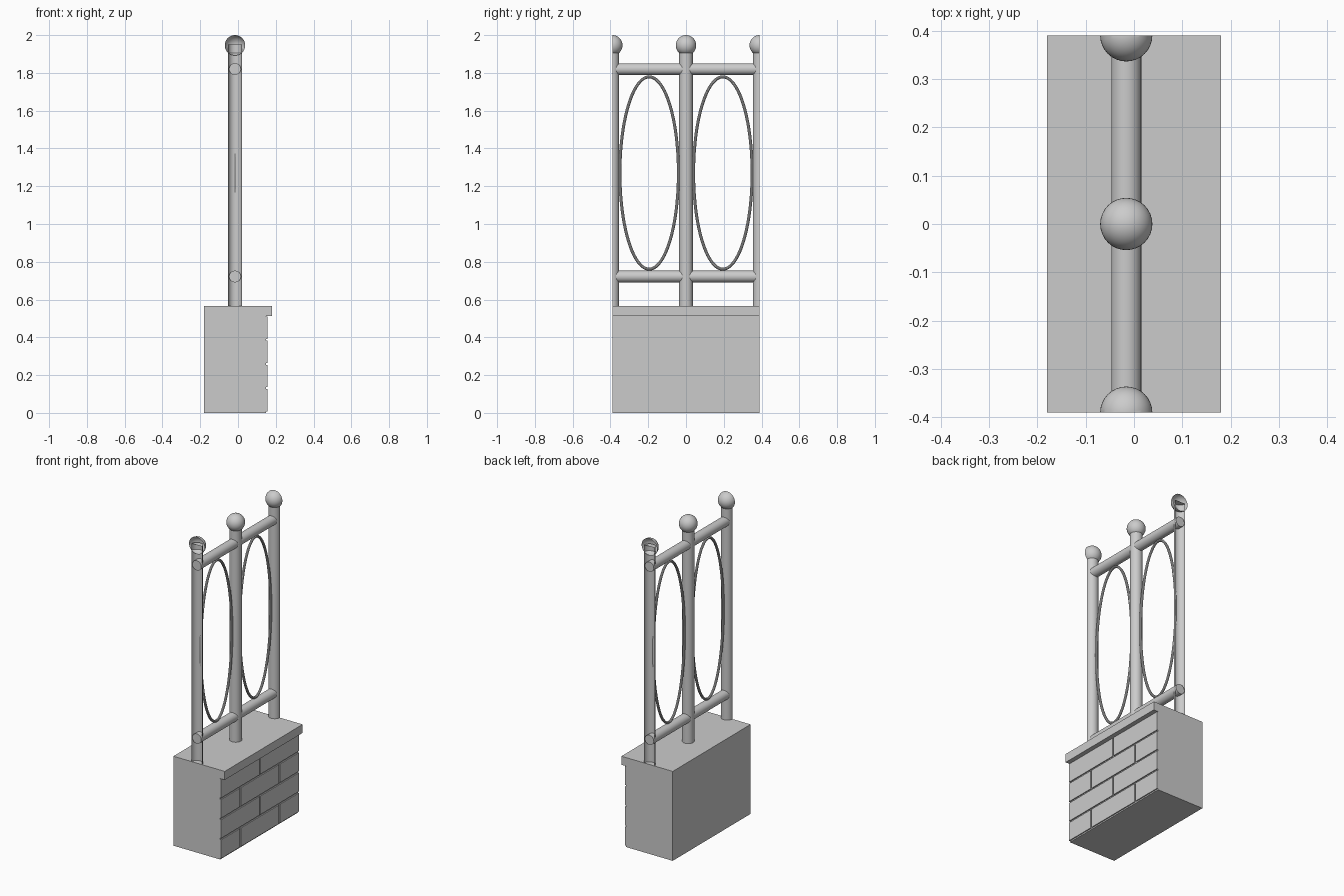
import bpy, bmesh
from math import cos, sin, pi
from mathutils import Matrix, Vector

if "Cube" in bpy.data.objects:
    bpy.data.objects.remove(bpy.data.objects["Cube"])

HALF = 0.39      # half length of the fence section along y
AXIS = -0.016    # x of the railing plane


def finish(bm, name, smooth=True, trim=False):
    if trim:  # slice the section ends open, so neighbouring sections would join
        for s in (-1, 1):
            bmesh.ops.bisect_plane(bm, geom=bm.verts[:] + bm.edges[:] + bm.faces[:],
                                   plane_co=(0, s * HALF, 0), plane_no=(0, s, 0),
                                   clear_outer=True)
    bmesh.ops.recalc_face_normals(bm, faces=bm.faces[:])
    mesh = bpy.data.meshes.new(name)
    bm.to_mesh(mesh)
    bm.free()
    ob = bpy.data.objects.new(name, mesh)
    bpy.context.collection.objects.link(ob)
    if smooth:
        bpy.ops.object.select_all(action='DESELECT')
        ob.select_set(True)
        bpy.context.view_layer.objects.active = ob
        bpy.ops.object.shade_smooth_by_angle()
    return ob


def add_box(bm, lo, hi):
    lo, hi = Vector(lo), Vector(hi)
    m = Matrix.Translation((lo + hi) / 2) @ Matrix.Diagonal((*(hi - lo), 1))
    return bmesh.ops.create_cube(bm, size=1, matrix=m)["verts"]


# Wall body behind the brick face
bm = bmesh.new()
add_box(bm, (-0.18, -HALF, 0), (0.148, HALF, 0.513))
finish(bm, "wall_body", False)

# Cap slab overhanging the brick side
bm = bmesh.new()
add_box(bm, (-0.18, -HALF, 0.513), (0.18, HALF, 0.567))
finish(bm, "wall_cap", False)

# Brick courses in running bond, joints alternating
bm = bmesh.new()
G = 0.005
for row in range(4):
    joints = [-0.195, 0.195] if row % 2 == 0 else [0]
    ys = [-HALF - G] + joints + [HALF + G]
    z = 0.003 + row * 0.128
    for a, b in zip(ys, ys[1:]):
        verts = add_box(bm, (0.148, a + G, z + G), (0.155, b - G, z + 0.128 - G))
        backs = [f for f in {f for v in verts for f in v.link_faces}
                 if f.calc_center_median().x < 0.149]
        bmesh.ops.delete(bm, geom=backs, context='FACES_ONLY')
finish(bm, "bricks", False)

# Posts with ball finials; the end ones are cut in half
for label, y in (("near", -HALF), ("middle", 0), ("far", HALF)):
    bm = bmesh.new()
    z0, z1 = 0.567, 1.95
    bmesh.ops.create_cone(bm, cap_ends=True, segments=32, radius1=0.036, radius2=0.036,
                          depth=z1 - z0,
                          matrix=Matrix.Translation((AXIS, y, (z0 + z1) / 2)))
    finish(bm, label + "_post", trim=True)
    bm = bmesh.new()
    bmesh.ops.create_uvsphere(bm, u_segments=32, v_segments=20, radius=0.054,
                              matrix=Matrix.Translation((AXIS, y, 1.946)))
    finish(bm, label + "_ball", trim=True)

# Horizontal rails, one per bay
for label, z in (("lower", 0.722), ("upper", 1.82)):
    for side, s in (("near", -1), ("far", 1)):
        bm = bmesh.new()
        m = Matrix.Translation((AXIS, s * HALF / 2, z)) @ Matrix.Rotation(pi / 2, 4, 'X')
        bmesh.ops.create_cone(bm, cap_ends=True, segments=32, radius1=0.031,
                              radius2=0.031, depth=HALF, matrix=m)
        finish(bm, f"{side}_{label}_rail")

# Oval rings swept along an ellipse
A, B, R, N, M = 0.155, 0.509, 0.008, 80, 10
for side, s in (("near", -1), ("far", 1)):
    bm = bmesh.new()
    rings = []
    for i in range(N):
        t = 2 * pi * i / N
        c = Vector((AXIS, s * 0.195 + A * cos(t), 1.27 + B * sin(t)))
        n = Vector((0, B * cos(t), A * sin(t))).normalized()
        rings.append([bm.verts.new(c + n * R * cos(2 * pi * j / M)
                                   + Vector((R * sin(2 * pi * j / M), 0, 0)))
                      for j in range(M)])
    for i in range(N):
        p, q = rings[i], rings[(i + 1) % N]
        for j in range(M):
            k = (j + 1) % M
            bm.faces.new((p[j], q[j], q[k], p[k]))
    finish(bm, side + "_oval_ring")
